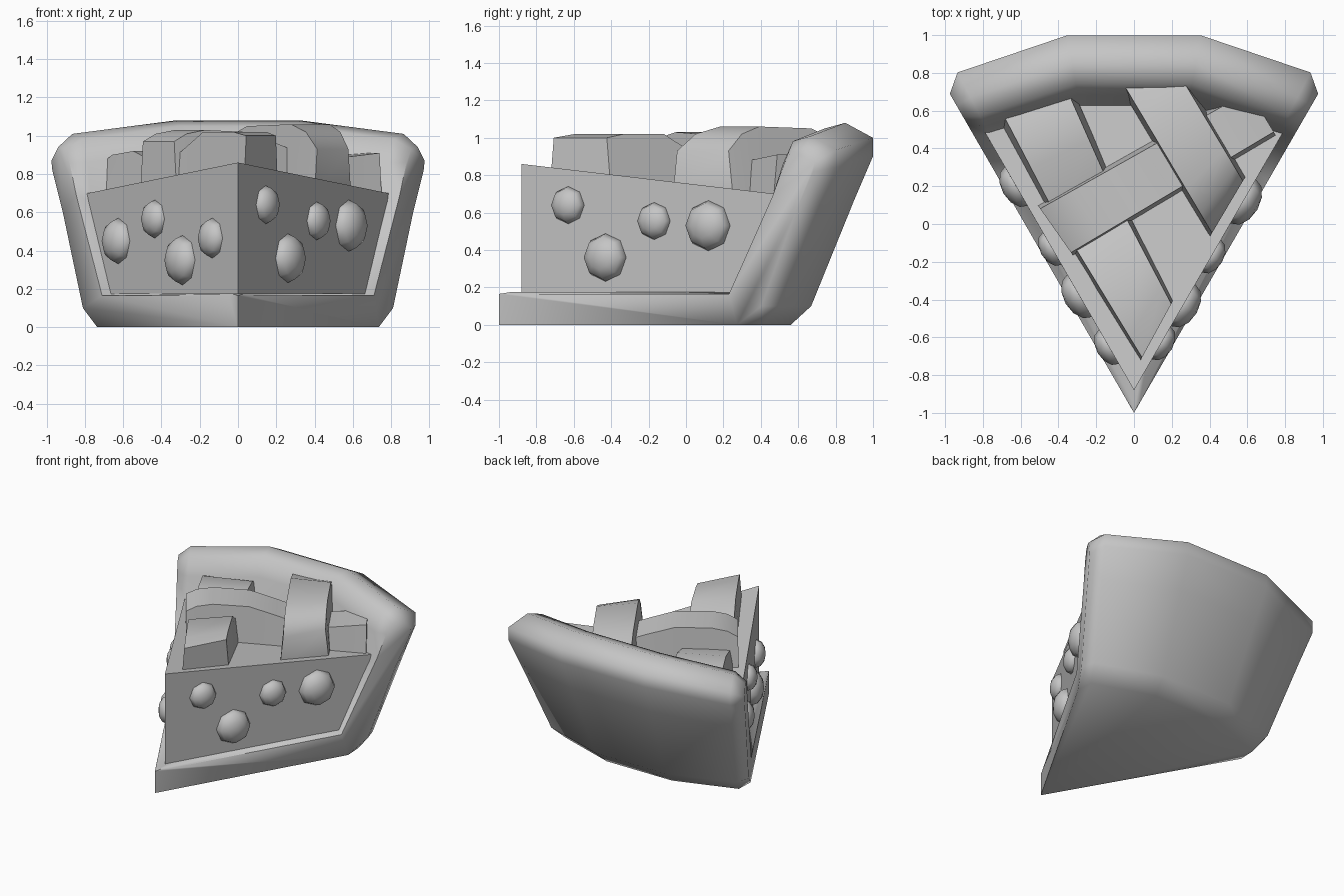
import bpy, bmesh, math
from mathutils import Vector, Matrix

if "Cube" in bpy.data.objects:
    bpy.data.objects.remove(bpy.data.objects["Cube"])

# One plain grey for the whole model
GREY = bpy.data.materials.new("plain grey")
GREY.diffuse_color = (0.56, 0.56, 0.56, 1)
GREY.use_nodes = True
GREY.node_tree.nodes["Principled BSDF"].inputs["Base Color"].default_value = GREY.diffuse_color


def finish(name, bm, angle=40):
    bmesh.ops.remove_doubles(bm, verts=bm.verts, dist=0.0005)
    bmesh.ops.recalc_face_normals(bm, faces=bm.faces)
    me = bpy.data.meshes.new(name)
    bm.to_mesh(me)
    bm.free()
    ob = bpy.data.objects.new(name, me)
    bpy.context.collection.objects.link(ob)
    me.materials.append(GREY)
    bpy.ops.object.select_all(action='DESELECT')
    ob.select_set(True)
    bpy.context.view_layer.objects.active = ob
    bpy.ops.object.shade_smooth_by_angle(angle=math.radians(angle))
    return ob


def skin(bm, rings):
    """Bridge closed rings of points and cap both ends."""
    vs = [[bm.verts.new(p) for p in r] for r in rings]
    n = len(vs[0])
    for a, b in zip(vs, vs[1:]):
        for i in range(n):
            bm.faces.new((a[i], a[(i + 1) % n], b[(i + 1) % n], b[i]))
    bm.faces.new(vs[0][::-1])
    bm.faces.new(vs[-1])


# Crust: radial profile swept about the tip, with a smaller rounded profile on the cuts
main = [(0, 0), (1.584, 0), (1.695, .1), (1.93, .67), (2.03, .9), (2.03, 1.0), (1.88, 1.08),
        (1.77, 1.05), (1.71, .92), (1.66, .70), (1.43, .175), (.07, .175), (0, .165)]
cut = [(0, 0), (1.47, 0), (1.62, .10), (1.83, .6), (1.94, .82), (1.95, .87), (1.88, .94),
       (1.81, .93), (1.76, .86), (1.69, .69), (1.42, .165), (.1, .165), (0, .165)]
corner = [(r, z * .935 if z > .5 else z) for r, z in main]


def ring(profile, deg):
    a = math.radians(deg)
    return [(r * math.sin(a), r * math.cos(a) - 1, z) for r, z in profile]


bm = bmesh.new()
skin(bm, [ring(p, d) for p, d in ((cut, -30), (corner, -27.4), (main, -10),
                                  (main, 10), (corner, 27.4), (cut, 30))])
finish("crust", bm, 65)

# Filling: wedge with a sloping top
low = [(0, -.88), (.66, .26), (.25, .44), (-.25, .44), (-.66, .26)]
high = [(0, -.88), (.792, .49), (.3, .70), (-.3, .70), (-.792, .49)]
bm = bmesh.new()
skin(bm, [[(x, y, .15) for x, y in low],
          [(x, y, .86 - (y + .88) * .118) for x, y in high]])
finish("filling", bm, 30)


# Lattice strips: start pair, end pair, and top heights along the length; sides lean in
def strip(name, s0, s1, e0, e1, heights):
    s0, s1, e0, e1 = map(Vector, (s0, s1, e0, e1))
    rings = []
    for t, z in heights:
        a, b = s0.lerp(e0, t), s1.lerp(e1, t)
        c, d = a.lerp(b, .07), b.lerp(a, .07)
        rings.append([(a.x, a.y, .70), (b.x, b.y, .70), (d.x, d.y, z), (c.x, c.y, z)])
    bm = bmesh.new()
    skin(bm, rings)
    finish(name, bm, 50)


strip("lattice_left", (-.80, .72), (-.38, .84), (-.42, .0), (-.10, .20),
      [(0, .80), (.3, .90), (.6, .92), (1, .84)])
strip("lattice_cross", (-.51, .10), (-.32, -.17), (.60, .72), (.75, .47),
      [(0, .97), (.06, 1.01), (.15, 1.03), (.35, 1.02), (.5, .96), (.7, .87), (1, .91)])
strip("lattice_right", (-.10, .77), (.25, .82), (.40, -.07), (.59, .25),
      [(0, .98), (.25, 1.05), (.72, 1.06), (.88, 1.02), (1, .93)])
strip("lattice_front", (-.43, .02), (-.10, .20), (.03, -.73), (.21, -.40),
      [(0, .84), (.25, .92), (.5, 1.02), (.85, 1.02), (1, 1.0)])

# Berries: flattened spheres set into both cut faces (side, y, z, radius)
berries = [(1, -.63, .64, .10), (1, -.43, .36, .128), (1, -.17, .555, .10), (1, .12, .53, .135),
           (-1, -.65, .465, .105), (-1, -.38, .35, .13), (-1, -.13, .565, .10), (-1, .20, .45, .12)]
for i, (side, y, z, r) in enumerate(berries):
    n = Vector((side * math.cos(math.pi / 6), -.5, 0))
    m = (Matrix.Translation((side * (y + .88) * math.tan(math.pi / 6), y, z))
         @ n.to_track_quat('Z', 'Y').to_matrix().to_4x4()
         @ Matrix.Diagonal((r, r, r * .65, 1)))
    bm = bmesh.new()
    bmesh.ops.create_uvsphere(bm, u_segments=8, v_segments=6, radius=1, matrix=m)
    finish(f"berry_{i + 1}", bm, 60)
